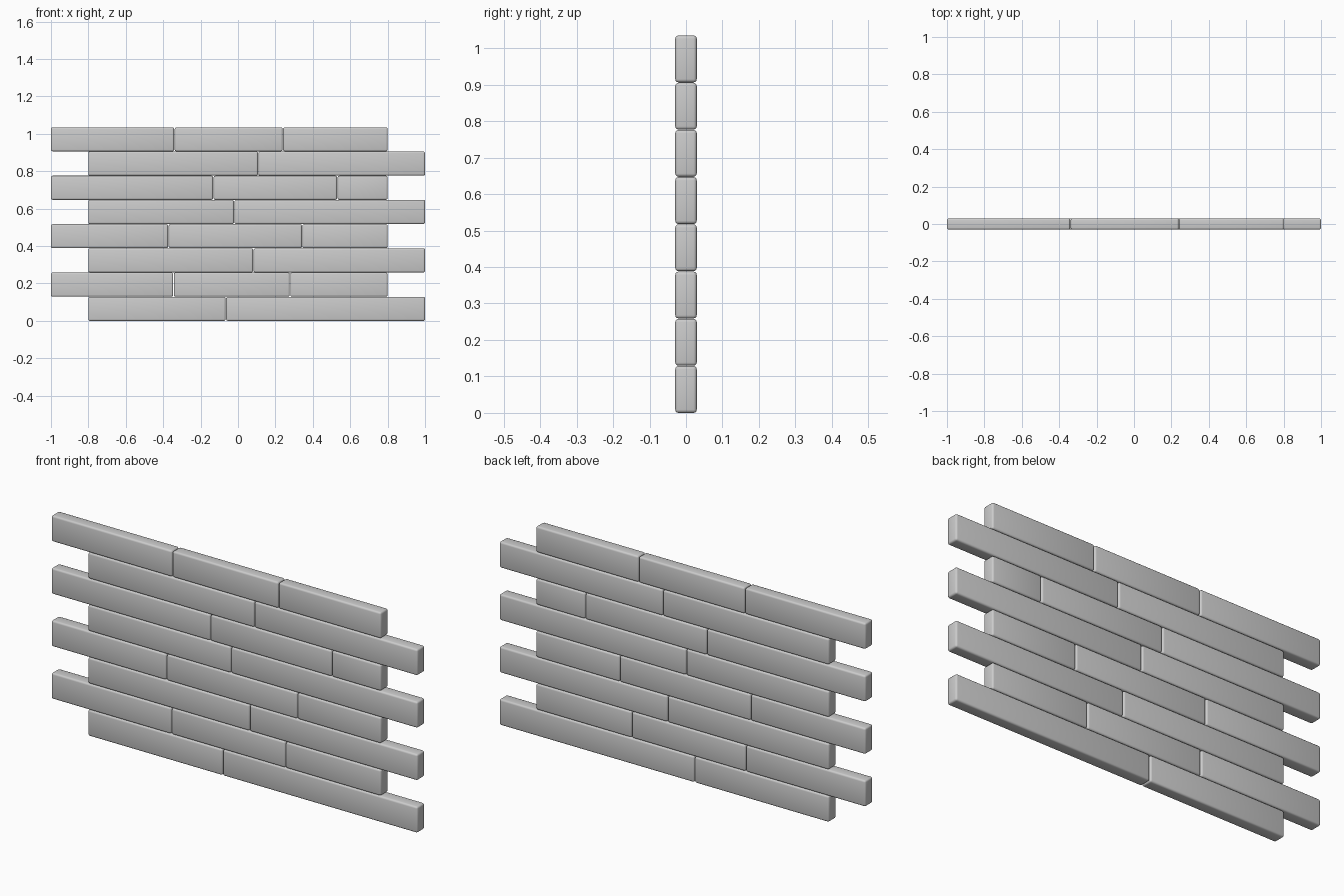
import bpy

if "Cube" in bpy.data.objects:
    bpy.data.objects.remove(bpy.data.objects["Cube"])

PITCH = 0.1295     # row spacing
HEIGHT = 0.1285    # brick height
DEPTH = 0.059
GAP = 0.003        # vertical joint between bricks

# Joint positions of each row, bottom to top
JOINTS = [
    [-0.065],
    [-0.345, 0.278],
    [0.082],
    [-0.372, 0.343],
    [-0.02],
    [-0.132, 0.531],
    [0.108],
    [-0.34, 0.24],
]


def add_brick(name, x0, x1, z0):
    bpy.ops.mesh.primitive_cube_add(size=1, location=((x0 + x1) / 2, 0, z0 + HEIGHT / 2))
    ob = bpy.context.object
    ob.name = name
    ob.scale = (x1 - x0, DEPTH, HEIGHT)
    bpy.ops.object.transform_apply(location=False, rotation=False, scale=True)
    # Softly rounded edges
    bevel = ob.modifiers.new("rounded_edges", 'BEVEL')
    bevel.width = 0.009
    bevel.segments = 3
    bpy.ops.object.modifier_apply(modifier=bevel.name)
    bpy.ops.object.shade_smooth_by_angle(angle=0.7)


# Staggered rows: even rows reach right, odd rows reach left
for row, joints in enumerate(JOINTS):
    left, right = (-0.8, 1.0) if row % 2 == 0 else (-1.0, 0.8)
    edges = [left - GAP / 2] + joints + [right + GAP / 2]
    for i, (a, b) in enumerate(zip(edges, edges[1:])):
        add_brick(f"brick_row{row + 1}_{i + 1}", a + GAP / 2, b - GAP / 2, row * PITCH)
